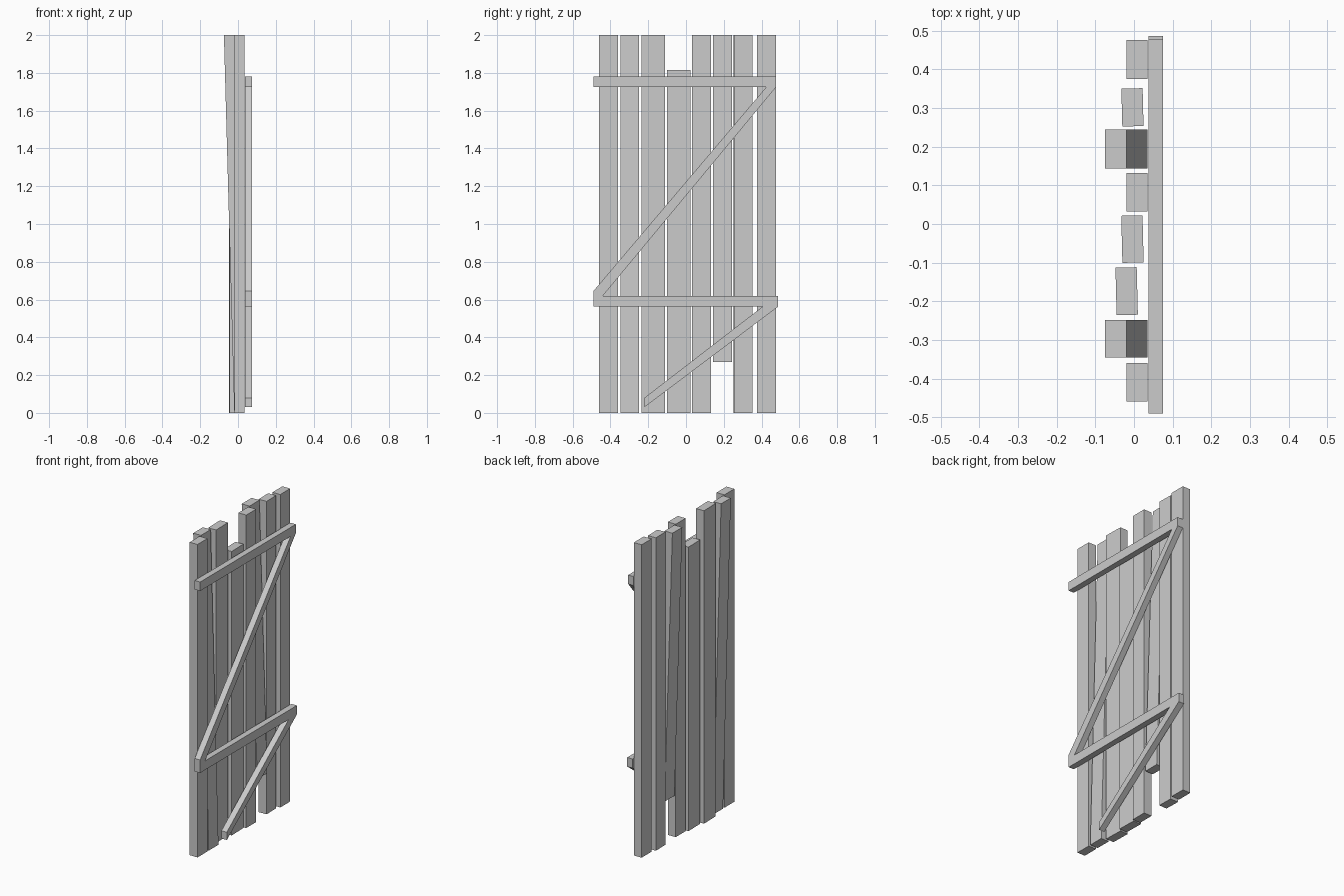
import bpy
import bmesh
import math
from mathutils import Matrix, Vector

cube = bpy.data.objects.get("Cube")
if cube:
    bpy.data.objects.remove(cube, do_unlink=True)

wood = bpy.data.materials.new("pale_grey_wood")
wood.use_nodes = True
GREY = (0.6, 0.6, 0.6, 1)
wood.diffuse_color = GREY
wood.node_tree.nodes["Principled BSDF"].inputs["Base Color"].default_value = GREY


def finish(name, bm):
    bmesh.ops.recalc_face_normals(bm, faces=bm.faces)
    mesh = bpy.data.meshes.new(name)
    bm.to_mesh(mesh)
    bm.free()
    mesh.materials.append(wood)
    obj = bpy.data.objects.new(name, mesh)
    bpy.context.collection.objects.link(obj)


def plank(name, y, width, x=0.008, bottom=0.0, top=2.0, lean=0.0, twist=0.0):
    """Upright board; lean shifts its top end along x, twist turns it about z."""
    bm = bmesh.new()
    bmesh.ops.create_cube(bm, size=1)
    bmesh.ops.scale(bm, vec=(0.055, width, top - bottom), verts=bm.verts)
    bmesh.ops.rotate(bm, matrix=Matrix.Rotation(math.radians(twist), 3, "Z"),
                     verts=bm.verts)
    bmesh.ops.translate(bm, vec=(x, y, (top + bottom) / 2), verts=bm.verts)
    for v in bm.verts:
        if v.co.z > (top + bottom) / 2:
            v.co.x += lean
    finish(name, bm)


def batten(name, outline):
    """Flat strip with a (y, z) outline, extruded through its thickness."""
    bm = bmesh.new()
    face = bm.faces.new([bm.verts.new((0.037, y, z)) for y, z in outline])
    out = bmesh.ops.extrude_face_region(bm, geom=[face])
    verts = [g for g in out["geom"] if isinstance(g, bmesh.types.BMVert)]
    bmesh.ops.translate(bm, vec=Vector((0.038, 0, 0)), verts=verts)
    finish(name, bm)


# Upright boards, some leaning, twisted or broken short
plank("plank_1", -0.41, 0.1)
plank("plank_2", -0.297, 0.098, lean=-0.055)
plank("plank_3", -0.174, 0.123, x=-0.019, twist=1.4)
plank("plank_4", -0.039, 0.122, x=-0.004, top=1.815, twist=1.4)
plank("plank_5", 0.082, 0.1)
plank("plank_6", 0.194, 0.1, bottom=0.27, lean=-0.055)
plank("plank_7", 0.302, 0.098, x=-0.004, twist=1.4)
plank("plank_8", 0.426, 0.1)

# Cross battens and diagonal braces
batten("upper_batten", [(-0.49, 1.725), (0.477, 1.725), (0.477, 1.782), (-0.49, 1.782)])
batten("lower_batten", [(-0.49, 0.562), (0.487, 0.562), (0.487, 0.62), (-0.49, 0.62)])
batten("long_brace", [(-0.49, 0.62), (-0.44, 0.62), (0.477, 1.725),
                      (0.425, 1.725), (-0.49, 0.645)])
batten("short_brace", [(-0.22, 0.03), (0.487, 0.562), (0.405, 0.562), (-0.22, 0.08)])
